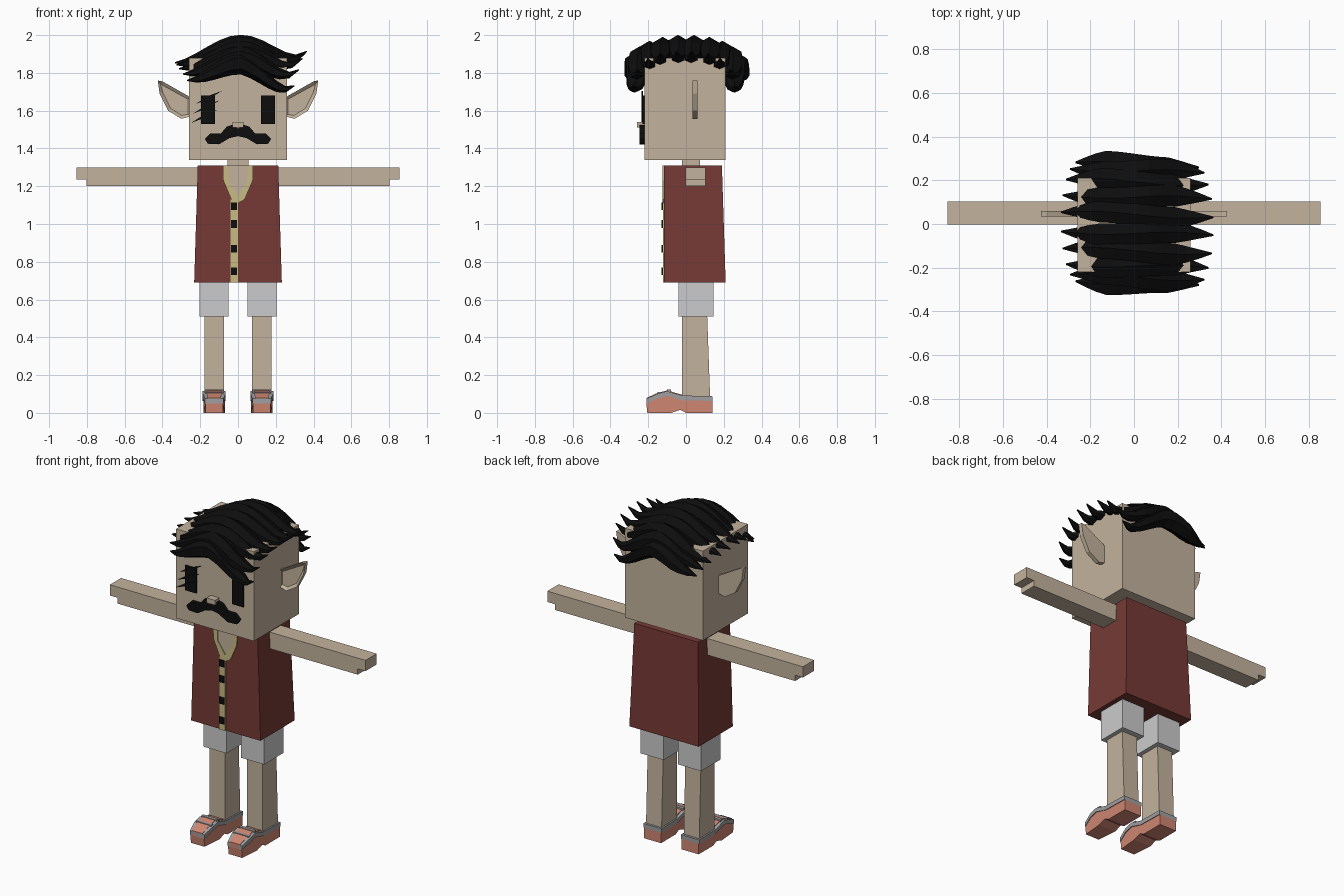
import bpy, bmesh, math

cube = bpy.data.objects.get("Cube")
if cube:
    bpy.data.objects.remove(cube, do_unlink=True)


def material(name, red, green, blue):
    mat = bpy.data.materials.new(name)
    mat.use_nodes = True
    mat.diffuse_color = (red, green, blue, 1)
    shader = mat.node_tree.nodes["Principled BSDF"]
    shader.inputs["Base Color"].default_value = mat.diffuse_color
    return mat


skin = material("skin", 0.55, 0.45, 0.34)
maroon = material("maroon cloth", 0.18, 0.042, 0.036)
white = material("white cloth", 0.6, 0.6, 0.61)
cream = material("cream trim", 0.58, 0.5, 0.23)
coral = material("coral leather", 0.63, 0.24, 0.17)
grey = material("grey trim", 0.35, 0.35, 0.36)
black = material("black hair", 0.004, 0.004, 0.004)


def finish(name, bm, mat):
    bmesh.ops.recalc_face_normals(bm, faces=bm.faces)
    mesh = bpy.data.meshes.new(name)
    bm.to_mesh(mesh)
    bm.free()
    mesh.materials.append(mat)
    part = bpy.data.objects.new(name, mesh)
    bpy.context.collection.objects.link(part)


def loft(bm, rings):
    """Skin closed rings of points, cap both ends and return the first cap."""
    loops = [[bm.verts.new(point) for point in ring] for ring in rings]
    for lower, upper in zip(loops, loops[1:]):
        for i in range(len(lower)):
            bm.faces.new((lower[i - 1], lower[i], upper[i], upper[i - 1]))
    bm.faces.new(loops[-1])
    return bm.faces.new(loops[0])


def rectangle(x, half, front, back, z):
    return [(x - half, front, z), (x + half, front, z), (x + half, back, z), (x - half, back, z)]


def block(name, mat, bottom, top):
    """Tapered box between two level rectangles."""
    bm = bmesh.new()
    loft(bm, [rectangle(*bottom), rectangle(*top)])
    finish(name, bm, mat)


def box(name, mat, x, half, front, back, low, high):
    block(name, mat, (x, half, front, back, low), (x, half, front, back, high))


def plate(name, mat, outline, front, back, side=1):
    """Front outline of (x, z) points given thickness in y."""
    bm = bmesh.new()
    loft(bm, [[(side * x, y, z) for x, z in outline] for y in (front, back)])
    finish(name, bm, mat)


def raised(profile, height):
    return [(y, z + height) for y, z in profile]


def shoe_part(name, mat, lower, upper, centre, half):
    """Side profile of (y, z) points given width in x, narrowed at the toe."""
    bm = bmesh.new()
    rings = []
    for side in (-1, 1):
        rings.append([(centre + side * half * (0.8 if y < -0.2 else 1), y, z)
                      for y, z in lower + upper[::-1]])
    loft(bm, rings)
    finish(name, bm, mat)


def ear(name, side):
    """Pointed ear with a sunken front."""
    outline = [(0.25, 1.67), (0.4, 1.755), (0.425, 1.76), (0.415, 1.69), (0.37, 1.6),
               (0.3, 1.557), (0.25, 1.57)]
    bm = bmesh.new()
    front = loft(bm, [[(side * x, y, z) for x, z in outline] for y in (0.034, 0.06)])
    bmesh.ops.recalc_face_normals(bm, faces=bm.faces)
    bmesh.ops.inset_region(bm, faces=[front], thickness=0.018)
    bmesh.ops.translate(bm, verts=front.verts, vec=(0, 0.014, 0))
    finish(name, bm, skin)


def hair_lock(angle, bend):
    """Six-sided lock combed across the head, thin and flicked up at the tips."""
    row_y = 0.275 * math.sin(angle)
    row_z = 1.83 + 0.115 * math.cos(angle)
    stretch = 0.27 + 0.08 * math.cos(angle)
    droop = 0.1 * math.sin(angle) ** 8
    bm = bmesh.new()
    rings = []
    steps = 12
    for step in range(steps + 1):
        u = 2 * step / steps - 1
        right = max(u, 0)
        x = stretch * u + 0.015
        y = row_y + bend * math.sin(3 * u) - 0.01 * u
        z = row_z - 0.045 * (1 - math.cos(math.pi * u)) + 0.06 * right ** 6 - droop * right
        radius = 0.055 * math.cos(u * math.pi / 2) + 0.003
        width = min(1.4 * radius, 0.057)
        corners = [math.pi * (k + 0.5) / 3 for k in range(6)]
        rings.append([(x, y + width * math.cos(c), z + radius * math.sin(c)) for c in corners])
    loft(bm, rings)
    finish("hair_lock", bm, black)


# Head, nose, neck and vest
face = -0.22
chest = -0.116
collar_top = 1.31
box("head", skin, 0, 0.26, face, 0.21, 1.34, 1.88)
box("nose", skin, 0, 0.028, face - 0.04, face, 1.51, 1.54)
box("neck", skin, 0, 0.055, -0.02, 0.075, 1.29, 1.35)
block("vest", maroon, (0, 0.232, chest, 0.21, 0.69), (0, 0.213, chest, 0.19, collar_top))

# Open neckline, placket and buttons
opening = [(0, 1.14), (0.06, 1.22), (0.06, collar_top), (-0.06, collar_top), (-0.06, 1.22)]
plate("chest_opening", skin, opening, chest - 0.003, chest)
box("placket", cream, -0.02, 0.02, chest - 0.007, chest, 0.69, 1.13)
for height in (0.75, 0.87, 1, 1.095):
    box("button", black, -0.02, 0.016, chest - 0.014, chest - 0.006, height - 0.02, height + 0.02)

# Paired parts
collar = [(0.053, collar_top), (0.08, collar_top), (0.078, 1.23), (0.035, 1.13), (0, 1.11),
          (0, 1.15), (0.05, 1.225)]
arm = [(0.19, 1.2), (0.803, 1.2), (0.803, 1.235), (0.855, 1.235), (0.855, 1.3), (0.19, 1.3)]
moustache = [(0, 1.505), (0.03, 1.525), (0.06, 1.515), (0.09, 1.48), (0.145, 1.48),
             (0.175, 1.45), (0.16, 1.425), (0.1, 1.422), (0.045, 1.455), (0, 1.465)]
sole = [(-0.205, 0), (-0.08, 0), (-0.03, 0.016), (0, 0), (0.14, 0)]
instep = [(-0.21, 0.05), (-0.15, 0.077), (-0.1, 0.09), (-0.02, 0.067), (0.14, 0.063)]

for side, word in ((-1, "right_"), (1, "left_")):
    plate(word + "collar", cream, collar, chest - 0.008, chest, side)
    plate(word + "arm", skin, arm, -0.003, 0.104, side)
    plate(word + "moustache", black, moustache, face - 0.025, face, side)
    box(word + "eye", black, side * 0.158, 0.037, face - 0.009, face, 1.53, 1.68)
    ear(word + "ear", side)

    # Leg, shorts and shoe
    leg = side * 0.126
    box(word + "shorts", white, leg, 0.077, -0.04, 0.145, 0.51, 0.7)
    block(word + "leg", skin, (leg, 0.052, -0.02, 0.128, 0.07), (leg, 0.052, -0.02, 0.112, 0.52))
    shoe_part(word + "shoe", coral, sole, instep, leg, 0.057)
    shoe_part(word + "shoe_trim", grey, instep, raised(instep, 0.025), leg, 0.061)
    tongue = instep[:-1]
    shoe_part(word + "shoe_tongue", coral, tongue, raised(tongue, 0.029), leg, 0.042)
    for y, z in instep[1:3]:
        box(word + "shoe_strap", grey, leg, 0.05, y, y + 0.02, z + 0.01, z + 0.033)

# Slanted scratches across the right eye
for i in range(3):
    x, z = -0.155 - 0.012 * i, 1.67 - 0.05 * i
    slash = [(x - 0.07, z - 0.035), (x, z - 0.009), (x + 0.07, z + 0.035), (x, z + 0.009)]
    plate("scratch", black, slash, face - 0.015, face - 0.007)

# Hair rows arched from the brow to the nape
rows = 10
for row in range(rows):
    tilt = 160 * row / (rows - 1) - 80
    hair_lock(math.radians(tilt), 0.01 * (-1) ** row)
